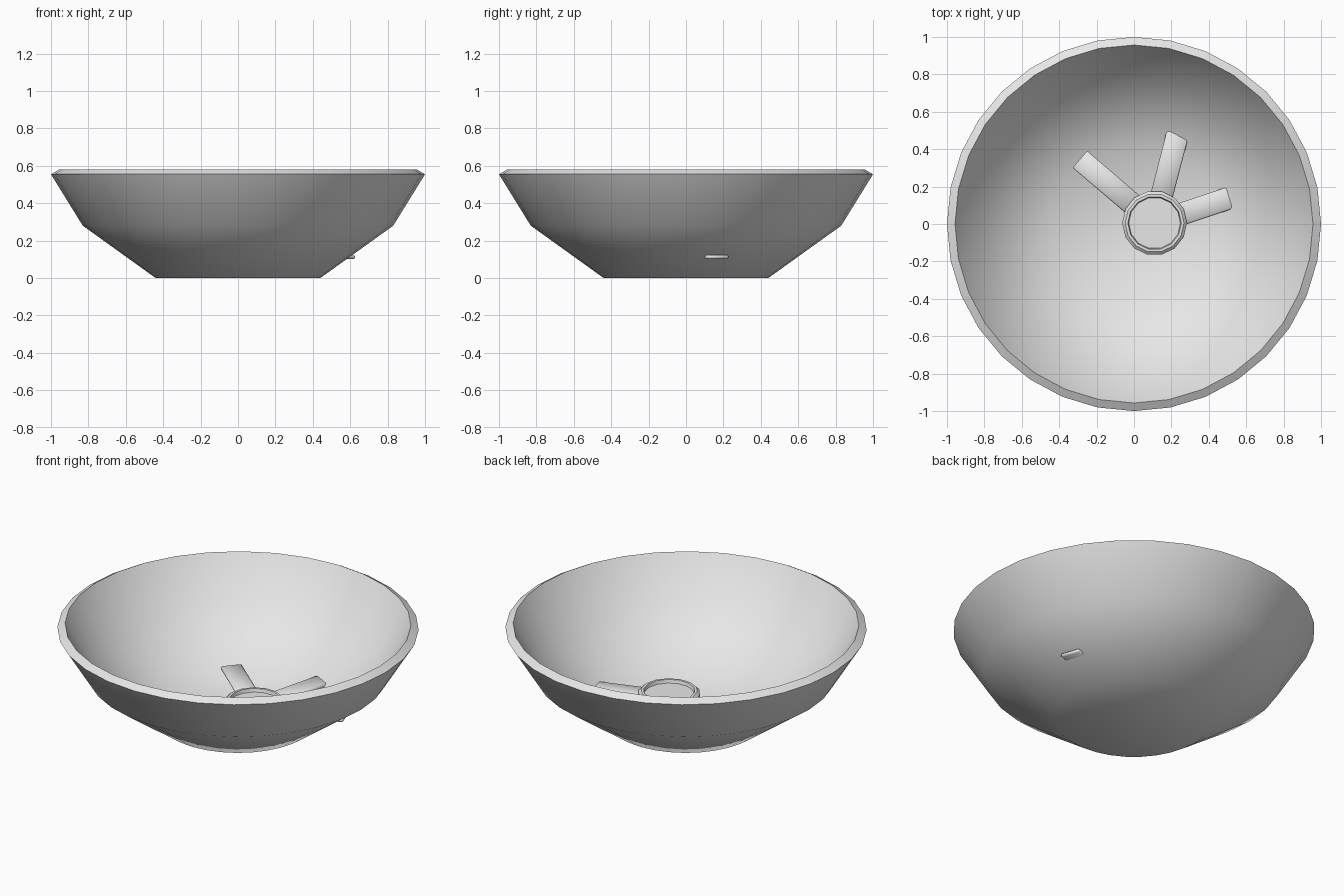
import bpy
import bmesh
import math

if "Cube" in bpy.data.objects:
    bpy.data.objects.remove(bpy.data.objects["Cube"])

grey = bpy.data.materials.new("plain grey")
grey.diffuse_color = (0.8, 0.8, 0.8, 1)
grey.use_nodes = True
grey.node_tree.nodes["Principled BSDF"].inputs["Base Color"].default_value = grey.diffuse_color


def finish(name, bm, smooth):
    """Turn a bmesh into a smooth-shaded object with the shared material."""
    bmesh.ops.recalc_face_normals(bm, faces=bm.faces)
    mesh = bpy.data.meshes.new(name)
    bm.to_mesh(mesh)
    bm.free()
    obj = bpy.data.objects.new(name, mesh)
    bpy.context.collection.objects.link(obj)
    mesh.materials.append(grey)
    bpy.ops.object.select_all(action='DESELECT')
    obj.select_set(True)
    bpy.context.view_layer.objects.active = obj
    bpy.ops.object.shade_smooth_by_angle(angle=math.radians(smooth))
    return obj


def lathe(name, profile, sides, centre=(0, 0), smooth=40):
    """Revolve (radius, height) points and cap both ends."""
    bm = bmesh.new()
    rings = []
    for r, z in profile:
        rings.append([bm.verts.new((centre[0] + r * math.cos(math.tau * i / sides),
                                    centre[1] + r * math.sin(math.tau * i / sides), z))
                      for i in range(sides)])
    for a, b in zip(rings, rings[1:]):
        for i in range(sides):
            j = (i + 1) % sides
            bm.faces.new((a[i], a[j], b[j], b[i]))
    bm.faces.new(rings[0])
    bm.faces.new(rings[-1])
    return finish(name, bm, smooth)


# Bowl: outer wall, slanted rim, inner wall and floor
lathe("bowl", [(0.44, 0), (0.83, 0.28), (1.0, 0.555),
               (0.957, 0.58), (0.793, 0.314), (0.425, 0.048)], 32)

# Round hub on the floor with a shallow recess in its top
HUB = (0.11, 0.005)
lathe("hub", [(0.173, 0.045), (0.173, 0.135), (0.157, 0.15),
              (0.143, 0.15), (0.138, 0.13)], 14, HUB, 30)

# Flat blades radiating from the hub
START, END, WIDTH, THICK, HEIGHT = 0.13, 0.525, 0.12, 0.022, 0.113
for n, degrees in enumerate((18.5, 75.5, 139.5), 1):
    bm = bmesh.new()
    bmesh.ops.create_cube(bm, size=1)
    for v in bm.verts:
        v.co.x = START if v.co.x < 0 else END
        v.co.y *= WIDTH
        v.co.z *= THICK
    bmesh.ops.bevel(bm, geom=bm.edges[:], offset=0.007, segments=1, affect='EDGES')
    blade = finish(f"blade_{n}", bm, 50)
    blade.location = (HUB[0], HUB[1], HEIGHT)
    blade.rotation_euler.z = math.radians(degrees)
